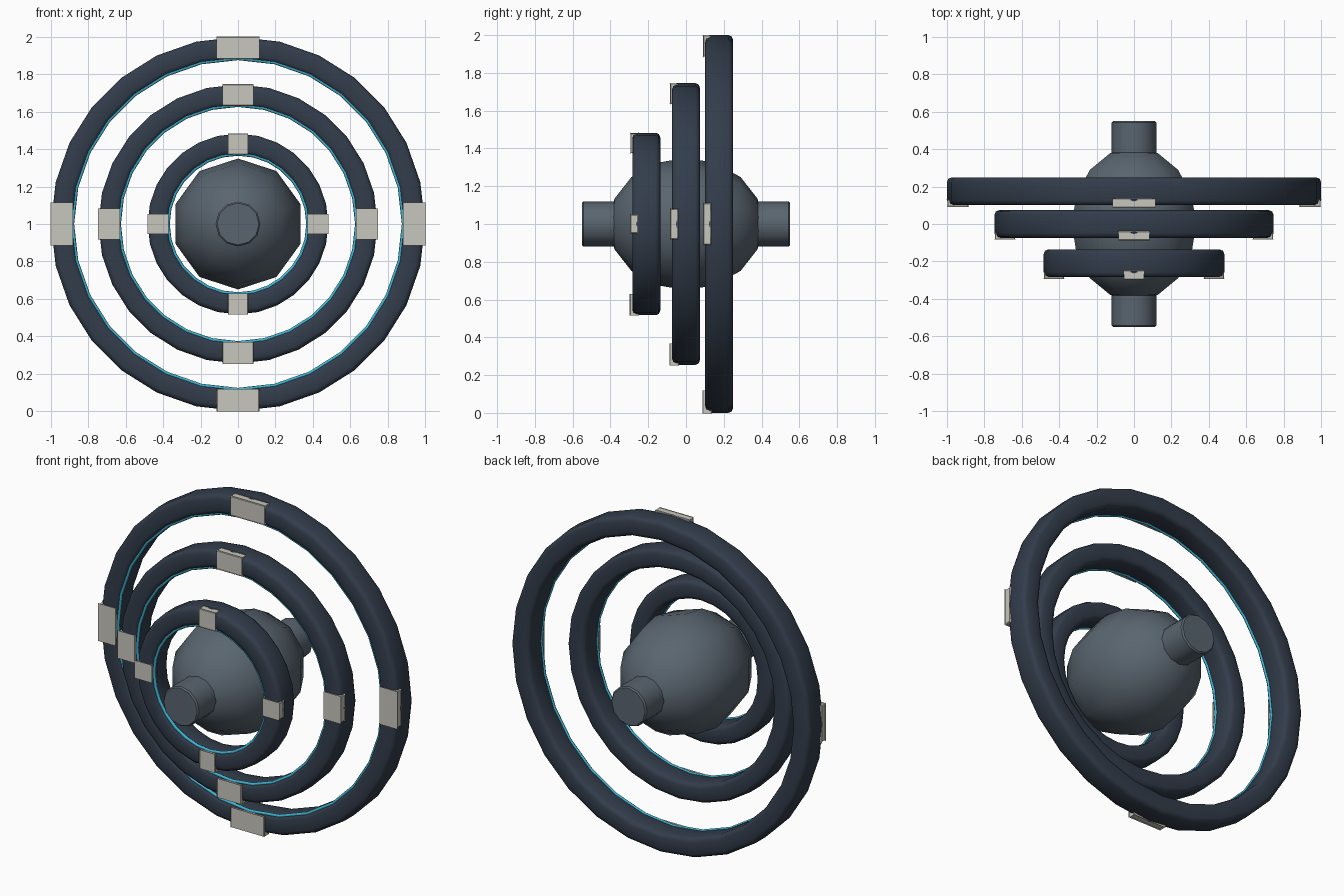
import bpy, bmesh
from math import sin, cos, pi, radians

if "Cube" in bpy.data.objects:
    bpy.data.objects.remove(bpy.data.objects["Cube"])


def material(name, rgb):
    m = bpy.data.materials.new(name)
    m.diffuse_color = (*rgb, 1)
    m.use_nodes = True
    m.node_tree.nodes["Principled BSDF"].inputs["Base Color"].default_value = m.diffuse_color
    return m


DARK = material("dark_frame", (0.032, 0.046, 0.07))
CORE = material("steel_grey", (0.10, 0.13, 0.16))
PALE = material("pale_clip", (0.58, 0.57, 0.51))
CYAN = material("cyan_glow", (0.05, 0.45, 0.65))
CZ = 1.0


def finish(name, bm, mat, angle=None):
    bmesh.ops.recalc_face_normals(bm, faces=bm.faces)
    me = bpy.data.meshes.new(name)
    bm.to_mesh(me)
    bm.free()
    ob = bpy.data.objects.new(name, me)
    bpy.context.collection.objects.link(ob)
    me.materials.append(mat)
    if angle:
        bpy.ops.object.select_all(action='DESELECT')
        ob.select_set(True)
        bpy.context.view_layer.objects.active = ob
        bpy.ops.object.shade_smooth_by_angle(angle=radians(angle))
    return ob


def lathe(name, profile, sides, mat, closed, angle):
    """Turn (radius, y) points around the y axis, first vertex straight up."""
    bm = bmesh.new()
    rows = []
    for k in range(sides):
        a = pi / 2 + 2 * pi * k / sides
        rows.append([bm.verts.new((r * cos(a), y, CZ + r * sin(a))) for r, y in profile])
    n = len(profile)
    for k in range(sides):
        p, q = rows[k], rows[(k + 1) % sides]
        for i in range(n if closed else n - 1):
            j = (i + 1) % n
            bm.faces.new((p[i], p[j], q[j], q[i]))
    bmesh.ops.remove_doubles(bm, verts=bm.verts, dist=1e-5)
    if not closed:
        bmesh.ops.holes_fill(bm, edges=[e for e in bm.edges if e.is_boundary], sides=0)
    return finish(name, bm, mat, angle)


def rounded_section(r0, r1, y0, y1, b):
    pts = []
    for cr, cy, start in ((r1 - b, y1 - b, 0), (r0 + b, y1 - b, 90),
                          (r0 + b, y0 + b, 180), (r1 - b, y0 + b, 270)):
        for s in range(3):
            a = radians(start + 45 * s)
            pts.append((cr + b * cos(a), cy + b * sin(a)))
    return pts


def clip(name, r0, r1, half, y0, y1, quarter):
    """Small block on the front of a ring, at one of the four quarter points."""
    a = quarter * pi / 2
    bm = bmesh.new()
    bmesh.ops.create_cube(bm, size=1)
    for v in bm.verts:
        t = v.co.x * 2 * half
        r = (r0 + r1) / 2 + v.co.z * (r1 - r0)
        y = (y0 + y1) / 2 + v.co.y * (y1 - y0)
        v.co = (r * cos(a) - t * sin(a), y, CZ + r * sin(a) + t * cos(a))
    bmesh.ops.bevel(bm, geom=bm.edges[:], offset=0.004, segments=1, affect='EDGES')
    finish(name, bm, PALE)


# Rings: outer radius, inner radius, centre y, sides, clip half width
for label, r1, r0, y, sides, half in (("outer", 1.0, 0.883, 0.175, 28, 0.11),
                                      ("middle", 0.746, 0.633, 0.0, 28, 0.08),
                                      ("inner", 0.483, 0.372, -0.21, 28, 0.05)):
    front = y - 0.074
    lathe(label + "_ring", rounded_section(r0, r1, front, y + 0.074, 0.025),
          sides, DARK, True, 50)
    # Thin glowing line on the front inner edge
    line = [(r0 + 0.003 + 0.01 * cos(i * pi / 3), front + 0.018 + 0.01 * sin(i * pi / 3))
            for i in range(6)]
    lathe(label + "_glow_line", line, sides, CYAN, True, 70)
    for q in range(4):
        clip(f"{label}_clip_{q + 1}", r0 + 0.003, r1 - 0.002, half, front - 0.01,
             front + 0.032, q)

# Central core, stretched along y
lathe("core_sphere", [(0.35 * sin(i * pi / 8), -0.41 * cos(i * pi / 8)) for i in range(9)],
      10, CORE, False, 60)

# Hubs at front and back
for name, s in (("front_hub", -1), ("back_hub", 1)):
    lathe(name, [(0.12, s * 0.36), (0.12, s * 0.542), (0.112, s * 0.55)],
          12, CORE, False, 35)
